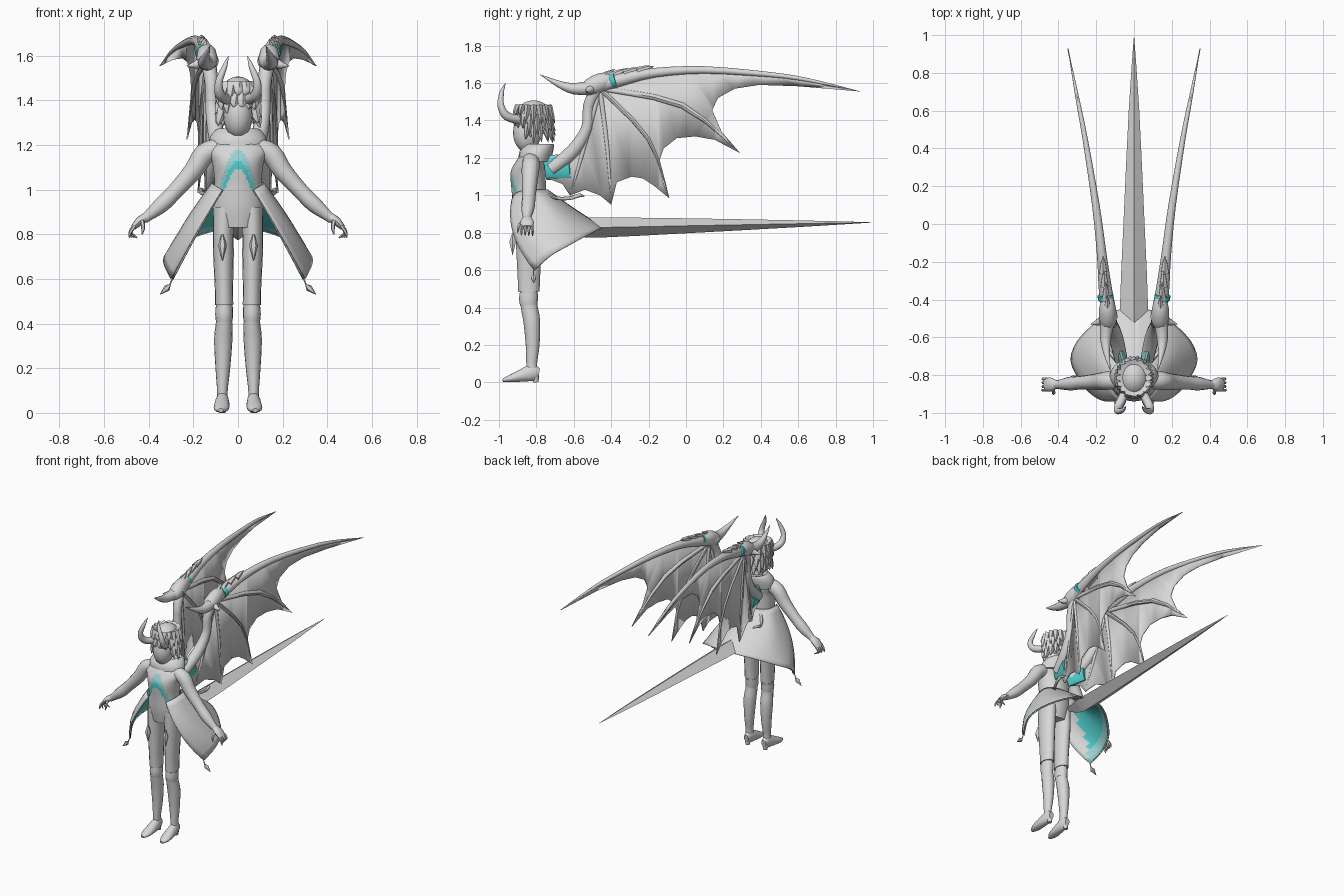
import bpy, bmesh, math, random
from mathutils import Vector

random.seed(4)
AX = {'X': Vector((1, 0, 0)), 'Y': Vector((0, 1, 0)), 'Z': Vector((0, 0, 1))}


def material(name, rgb):
    m = bpy.data.materials.new(name)
    m.diffuse_color = (*rgb, 1)
    return m


MATS = [material('grey', (.68, .68, .68)),
        material('teal', (.08, .62, .62)),
        material('pale_teal', (.32, .64, .64))]


def finish(name, bm, mirror=False, rule=None, mat=0, thick=0, angle=45):
    """Turn a bmesh into a shaded object, coloured by one material or a rule."""
    if not thick:
        bmesh.ops.recalc_face_normals(bm, faces=bm.faces[:])
    for f in bm.faces:
        f.material_index = rule(f.calc_center_median()) if rule else mat
    me = bpy.data.meshes.new(name)
    bm.to_mesh(me)
    bm.free()
    for m in MATS:
        me.materials.append(m)
    ob = bpy.data.objects.new(name, me)
    bpy.context.collection.objects.link(ob)
    bpy.ops.object.select_all(action='DESELECT')
    ob.select_set(True)
    bpy.context.view_layer.objects.active = ob
    bpy.ops.object.shade_smooth_by_angle(angle=math.radians(angle))
    if thick:
        s = ob.modifiers.new('thickness', 'SOLIDIFY')
        s.thickness, s.offset = thick, 0
    if mirror:
        ob.modifiers.new('mirror', 'MIRROR')
    return ob


def smooth_path(pts, n):
    """Catmull-Rom through tuples of any length, n steps per span."""
    out = []
    for i in range(len(pts) - 1):
        a, b = pts[max(i - 1, 0)], pts[i]
        c, d = pts[i + 1], pts[min(i + 2, len(pts) - 1)]
        for k in range(n):
            t = k / n
            out.append([.5 * (2 * q + (r - p) * t + (2 * p - 5 * q + 4 * r - s) * t * t
                              + (3 * q - p - 3 * r + s) * t ** 3)
                        for p, q, r, s in zip(a, b, c, d)])
    return out + [list(pts[-1])]


def add_loft(bm, pts, sides=12, ref='Y', n=3, flat=False):
    """Skin ellipses (x, y, z, r1[, r2]) along a path."""
    pts = smooth_path([p if len(p) == 5 else (*p, p[3]) for p in pts], n)
    pos = [Vector(p[:3]) for p in pts]
    rings = []
    for i, p in enumerate(pts):
        t = (pos[min(i + 1, len(pos) - 1)] - pos[max(i - 1, 0)]).normalized()
        if flat:
            u, v = AX['X'], AX['Y']
        else:
            u = t.cross(AX[ref]).normalized()
            v = t.cross(u)
        r1, r2 = max(p[3], .001), max(p[4], .001)
        rings.append([bm.verts.new(pos[i] + u * r1 * math.cos(a) + v * r2 * math.sin(a))
                      for a in (2 * math.pi * k / sides for k in range(sides))])
    for a, b in zip(rings, rings[1:]):
        for k in range(sides):
            j = (k + 1) % sides
            bm.faces.new((a[k], a[j], b[j], b[k]))
    bm.faces.new(rings[0])
    bm.faces.new(rings[-1])


def loft(name, pts, mirror=True, rule=None, mat=0, **kw):
    bm = bmesh.new()
    add_loft(bm, pts, **kw)
    return finish(name, bm, mirror, rule, mat)


def ball(name, c, r, mirror=False):
    bm = bmesh.new()
    bmesh.ops.create_uvsphere(bm, u_segments=20, v_segments=12, radius=1)
    for v in bm.verts:
        v.co = Vector(c) + Vector(a * b for a, b in zip(v.co, r))
    finish(name, bm, mirror)


# Torso with the painted chest arch
def chest(c):
    d = c.z - (1.18 - 25 * c.x * c.x)
    if c.y > -.84 or c.z < 1.0 or abs(c.x) > .085:
        return 0
    return 2 if -.05 < d < 0 else 1 if -.09 < d <= -.05 else 0


loft('torso', [(0, -.84, .83, .085, .07), (0, -.84, .92, .112, .085), (0, -.84, 1.02, .105, .092),
               (0, -.845, 1.12, .115, .093), (0, -.83, 1.18, .135, .08), (0, -.815, 1.22, .1, .065),
               (0, -.81, 1.25, .045, .045)], False, chest, sides=72, n=9, flat=True)
loft('collar', [(0, -.81, 1.18, .13, .085), (0, -.80, 1.235, .125, .09), (0, -.78, 1.275, .09, .072),
                (0, -.79, 1.25, .05, .05)], False, sides=20, flat=True)

# Coat skirt: three curves from front edge round to back centre
WAIST = [(.07, -.925, 1.0), (.105, -.89, 1.02), (.115, -.83, 1.03), (.105, -.78, 1.03), (.06, -.75, 1.03), (0, -.74, 1.03)]
MID = [(.19, -.925, .80), (.235, -.85, .83), (.235, -.74, .86), (.2, -.66, .88), (.11, -.60, .90), (0, -.585, .92)]
HEM = [(.30, -.81, .60), (.335, -.72, .68), (.30, -.62, .735), (.2, -.52, .79), (.1, -.46, .82), (0, -.44, .83)]


def skirt(name, inset, rule=None):
    bm = bmesh.new()
    rows = []
    curves = [smooth_path(c, 3) for c in (WAIST, MID, HEM)]
    for k in range(13):
        v = k / 12
        w = ((1 - v) * (1 - 2 * v), 4 * v * (1 - v), v * (2 * v - 1))
        row = []
        for a, b, c in zip(*curves):
            x, y, z = (sum(q * f for q, f in zip(p, w)) for p in zip(a, b, c))
            row.append(bm.verts.new((x * (1 - inset), -.8 + (y + .8) * (1 - inset), z - inset * .1)))
        rows.append(row)
    for a, b in zip(rows, rows[1:]):
        for i in range(len(a) - 1):
            bm.faces.new((a[i], b[i], b[i + 1], a[i + 1]))
    finish(name, bm, True, rule, thick=.004)


def lining(c):
    d = math.hypot(c.x, c.y + .8) / .35 + (.95 - c.z) * .5
    if c.y < -.82 or d > 1.1 or c.z > .95:
        return 0
    return 2 if d > .95 else 1


skirt('coat_skirt', 0)
skirt('coat_lining', .03, lining)

# Arms and hands
loft('arm', [(.09, -.83, 1.185, .045), (.15, -.83, 1.16, .048), (.20, -.835, 1.085, .043), (.28, -.84, .995, .036),
             (.34, -.845, .935, .036), (.40, -.85, .885, .024), (.42, -.85, .87, .022)])
loft('palm', [(.41, -.85, .878, .02, .022), (.44, -.85, .86, .02, .036), (.47, -.85, .83, .012, .034)])
bm = bmesh.new()
for i in range(4):
    y = -.88 + .02 * i
    add_loft(bm, [(.463, y, .838, .009), (.482, y, .81, .008), (.488 - .012 * i, y, .785, .003)], sides=6)
add_loft(bm, [(.43, -.875, .86, .01), (.425, -.895, .83, .009), (.43, -.90, .80, .003)], sides=6)
finish('fingers', bm, True)

# Legs, shorts, shoes
loft('leg', [(.062, -.84, .56, .037, .052), (.062, -.84, .42, .036, .045), (.066, -.825, .33, .041, .045),
             (.068, -.82, .2, .033, .037), (.07, -.825, .1, .024, .029), (.07, -.82, .04, .026, .03)], sides=16)
loft('shorts_leg', [(.062, -.838, .92, .05, .075), (.066, -.838, .8, .047, .073), (.065, -.84, .7, .046, .067),
                    (.063, -.84, .56, .041, .06), (.062, -.84, .485, .041, .057)], sides=16)
loft('boot_cuff', [(.062, -.84, .475, .039, .05), (.062, -.842, .44, .04, .05), (.062, -.84, .41, .037, .046)], sides=16)
loft('shoe', [(.07, -.785, .05, .018, .025), (.07, -.82, .052, .028, .045), (.072, -.88, .036, .034, .034),
              (.075, -.94, .02, .033, .02), (.077, -.98, .011, .012, .009)], sides=14, ref='Z')
loft('heel', [(.07, -.805, .04, .02), (.07, -.802, 0, .014)], sides=8, n=1)

# Head, hair and horns
loft('neck', [(0, -.815, 1.2, .04), (0, -.83, 1.32, .035)], False)
ball('face', (0, -.85, 1.335), (.066, .075, .105))
ball('ear', (.068, -.83, 1.345), (.012, .02, .03), True)
ball('hair_cap', (0, -.815, 1.41), (.084, .1, .098))
bm = bmesh.new()
for layer, (z0, zt, spread) in enumerate([(1.46, 1.39, 1.15), (1.41, 1.33, 1.2), (1.36, 1.28, 1.12)]):
    for i in range(16):
        a = 2 * math.pi * (i + layer * .5) / 16
        s, c = math.sin(a), math.cos(a)
        front = c < -.55
        if front and layer == 2:
            continue
        tip = zt + random.uniform(-.015, .02) + (.02 if front else 0)
        k = .98 if front else spread
        add_loft(bm, [(.072 * s, -.815 + .082 * c, z0 + .02, .026, .018),
                      (.088 * s, -.815 + .1 * c, (z0 + tip) / 2, .02, .012),
                      (.088 * s * k, -.815 + .1 * c * k, tip, .001)], sides=5, n=2)
finish('hair_tufts', bm)
loft('horn', [(.05, -.90, 1.405, .024), (.08, -.96, 1.425, .023), (.086, -.99, 1.48, .018),
              (.06, -.985, 1.55, .012), (.042, -.965, 1.60, .001)], ref='X', sides=10, n=4)

# Wings: sideways position follows distance back
XS = [(-.76, .06), (-.6, .095), (-.45, .14), (0, .188), (.3, .23), (.93, .35)]


def wx(y):
    for (a, p), (b, q) in zip(XS, XS[1:]):
        if y <= b:
            return p + (q - p) * (y - a) / (b - a)
    return XS[-1][1]


OUTLINE = [(-.74, 1.09), (-.68, 1.21), (-.56, 1.29), (-.52, 1.48), (-.48, 1.6), (-.36, 1.64), (-.17, 1.675),
           (.1, 1.685), (.45, 1.655), (.66, 1.625), (.93, 1.555), (.6, 1.585), (.39, 1.59), (.26, 1.57),
           (.17, 1.52), (.14, 1.455), (.19, 1.34), (.29, 1.225), (.15, 1.30), (.05, 1.315), (-.05, 1.305),
           (-.12, 1.25), (-.14, 1.19), (-.125, 1.08), (-.09, .985), (-.17, 1.05), (-.23, 1.09), (-.29, 1.10),
           (-.37, 1.07), (-.40, .95), (-.46, 1.0), (-.54, 1.03), (-.62, 1.0), (-.66, 1.06)]
bm = bmesh.new()
bm.faces.new([bm.verts.new((0, y, z)) for y, z in OUTLINE])
for cut in (-.6, -.45, -.3, -.15, 0, .15, .3, .6):   # cross cuts let the sheet bend
    bmesh.ops.bisect_plane(bm, geom=bm.verts[:] + bm.edges[:] + bm.faces[:],
                           plane_co=(0, cut, 0), plane_no=(0, 1, 0))
bmesh.ops.triangulate(bm, faces=bm.faces[:])
for v in bm.verts:
    v.co.x = wx(v.co.y)
finish('wing_membrane', bm, True, thick=.006)


def bone(name, pts, **kw):
    loft(name, [(wx(y), y, z, r) for y, z, r in pts], ref='X', **kw)


bone('wing_arm', [(-.72, 1.14, .035), (-.6, 1.24, .038), (-.53, 1.36, .03), (-.52, 1.48, .03), (-.47, 1.58, .035)])
bone('wing_leading_edge', [(-.5, 1.575, .04), (-.36, 1.615, .036), (-.17, 1.655, .026), (.1, 1.67, .02),
                           (.45, 1.645, .014), (.66, 1.615, .01), (.93, 1.555, .001)])
for i, (a, b) in enumerate([((-.02, 1.48), (.29, 1.225)), ((-.2, 1.3), (-.09, .985)),
                            ((-.42, 1.25), (-.40, .95)), ((-.56, 1.2), (-.62, 1.0))]):
    bone('wing_finger_%d' % (i + 1), [(-.46, 1.57, .014), (*a, .011 + (.006 if i == 0 else 0)), (*b, .001)], sides=8)
loft('wing_knuckle', [(.14, -.39, 1.62, .03, .03), (.14, -.45, 1.605, .05, .045), (.138, -.52, 1.575, .045, .045),
                      (.135, -.56, 1.565, .02, .02)], ref='X')
loft('wing_claw', [(.14, -.5, 1.575, .04), (.15, -.6, 1.57, .03), (.145, -.68, 1.595, .018),
                   (.125, -.78, 1.645, .001)], ref='X')
loft('knuckle_side_spike', [(.15, -.5, 1.575, .028), (.19, -.52, 1.56, .018), (.23, -.53, 1.555, .001)], sides=8)
bm = bmesh.new()
for i in range(4):
    y = -.44 + .07 * i
    add_loft(bm, [(wx(y), y - .03, 1.62 + .014 * i, .024), (wx(y), y + .02, 1.65 + .01 * i, .015),
                  (wx(y), y + .06, 1.675 + .005 * i, .001)], sides=6, ref='X', n=1)
finish('wing_ridge_spikes', bm, True)
loft('wing_teal_band', [(.148, -.40, 1.61, .041, .042), (.152, -.375, 1.618, .041, .042)], mat=1, ref='X', n=1)
loft('wing_root', [(.05, -.75, 1.145, .022, .065), (.065, -.70, 1.15, .025, .068), (.085, -.62, 1.155, .02, .07)],
     rule=lambda c: 2 if c.z > 1.205 else 1, ref='Z', sides=14)

# Blade tail with a diamond section
loft('tail', [(0, -.68, .86, .02, .02), (0, -.56, .832, .06, .05), (0, -.46, .828, .075, .054),
              (0, 0, .837, .056, .04), (0, .6, .848, .028, .018), (0, .99, .855, .001, .001)],
     False, sides=4, ref='Z', n=2)

# Hanging charms and back cords
loft('thigh_charm', [(.07, -.925, .80, .004), (.07, -.927, .775, .012), (.07, -.927, .75, .02),
                     (.07, -.927, .68, .001)], sides=6, n=1)
loft('coat_charm', [(.295, -.815, .60, .003), (.305, -.815, .575, .004), (.318, -.815, .56, .016),
                    (.35, -.815, .53, .001)], sides=6, n=1)
loft('back_cord', [(.07, -.75, 1.01, .01), (.12, -.69, .985, .009), (.16, -.62, .985, .01),
                   (.165, -.57, 1.0, .01), (.15, -.545, .995, .003)], ref='X', sides=8)
